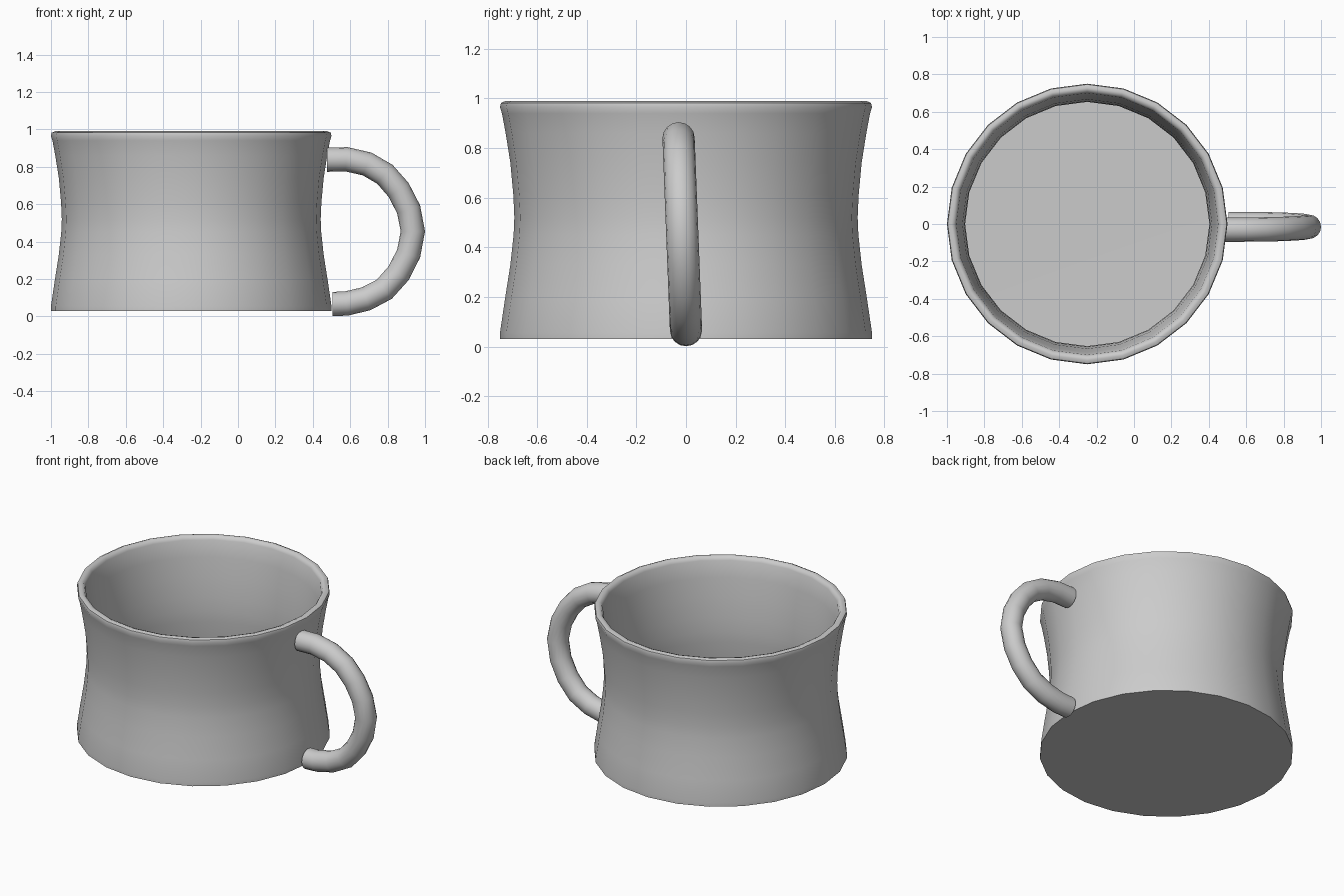
import bpy, bmesh, math
from mathutils import Vector

if "Cube" in bpy.data.objects:
    bpy.data.objects.remove(bpy.data.objects["Cube"])


def finish(bm, name, angle):
    bmesh.ops.remove_doubles(bm, verts=bm.verts, dist=1e-5)
    bmesh.ops.recalc_face_normals(bm, faces=bm.faces)
    me = bpy.data.meshes.new(name)
    bm.to_mesh(me)
    bm.free()
    ob = bpy.data.objects.new(name, me)
    bpy.context.collection.objects.link(ob)
    bpy.ops.object.select_all(action='DESELECT')
    ob.select_set(True)
    bpy.context.view_layer.objects.active = ob
    bpy.ops.object.shade_smooth_by_angle(angle=math.radians(angle))
    return ob


def bridge(bm, a, b):
    n = len(a)
    for i in range(n):
        bm.faces.new((a[i], a[(i + 1) % n], b[(i + 1) % n], b[i]))


# Cup body: waisted outer wall, rounded rim, inner wall and floor
CX, SIDES = -0.25, 24
profile = [(0.75, 0.03), (0.75, 0.055), (0.73, 0.19), (0.708, 0.33),
           (0.695, 0.45), (0.692, 0.52), (0.696, 0.61), (0.708, 0.74),
           (0.727, 0.86), (0.742, 0.94), (0.75, 0.965), (0.746, 0.982),
           (0.728, 0.99), (0.71, 0.984), (0.70, 0.965), (0.685, 0.86),
           (0.667, 0.74), (0.657, 0.61), (0.653, 0.52), (0.656, 0.45),
           (0.668, 0.33), (0.688, 0.19), (0.70, 0.075)]
bm = bmesh.new()
rings = []
for r, z in profile:
    rings.append([bm.verts.new((CX + r * math.cos(2 * math.pi * i / SIDES),
                                r * math.sin(2 * math.pi * i / SIDES), z))
                  for i in range(SIDES)])
for a, b in zip(rings, rings[1:]):
    bridge(bm, a, b)
for ring, z in ((rings[0], 0.03), (rings[-1], 0.07)):
    centre = bm.verts.new((CX, 0, z))
    for i in range(SIDES):
        bm.faces.new((ring[i], ring[(i + 1) % SIDES], centre))
finish(bm, "cup_body", 50)

# Handle: round tube swept along a slightly tilted half loop
R, SEG = 0.065, 16
path = [Vector((x, -0.03 * (z - 0.065) / 0.775, z)) for x, z in
        [(0.475, 0.838), (0.58, 0.84), (0.69, 0.815), (0.785, 0.76),
         (0.858, 0.677), (0.912, 0.573), (0.935, 0.455), (0.912, 0.335),
         (0.858, 0.23), (0.782, 0.145), (0.685, 0.094), (0.58, 0.069),
         (0.505, 0.066)]]
bm = bmesh.new()
rings = []
for i, p in enumerate(path):
    t = (path[min(i + 1, len(path) - 1)] - path[max(i - 1, 0)]).normalized()
    if i in (0, len(path) - 1):
        t = Vector((1 if i == 0 else -1, 0, 0))
    u = t.cross(Vector((0, 1, 0))).normalized()
    v = t.cross(u)
    rings.append([bm.verts.new(p + R * (u * math.cos(k * 2 * math.pi / SEG)
                                        + v * math.sin(k * 2 * math.pi / SEG)))
                  for k in range(SEG)])
for a, b in zip(rings, rings[1:]):
    bridge(bm, a, b)
bm.faces.new(rings[0])
bm.faces.new(rings[-1])
finish(bm, "handle", 50)
